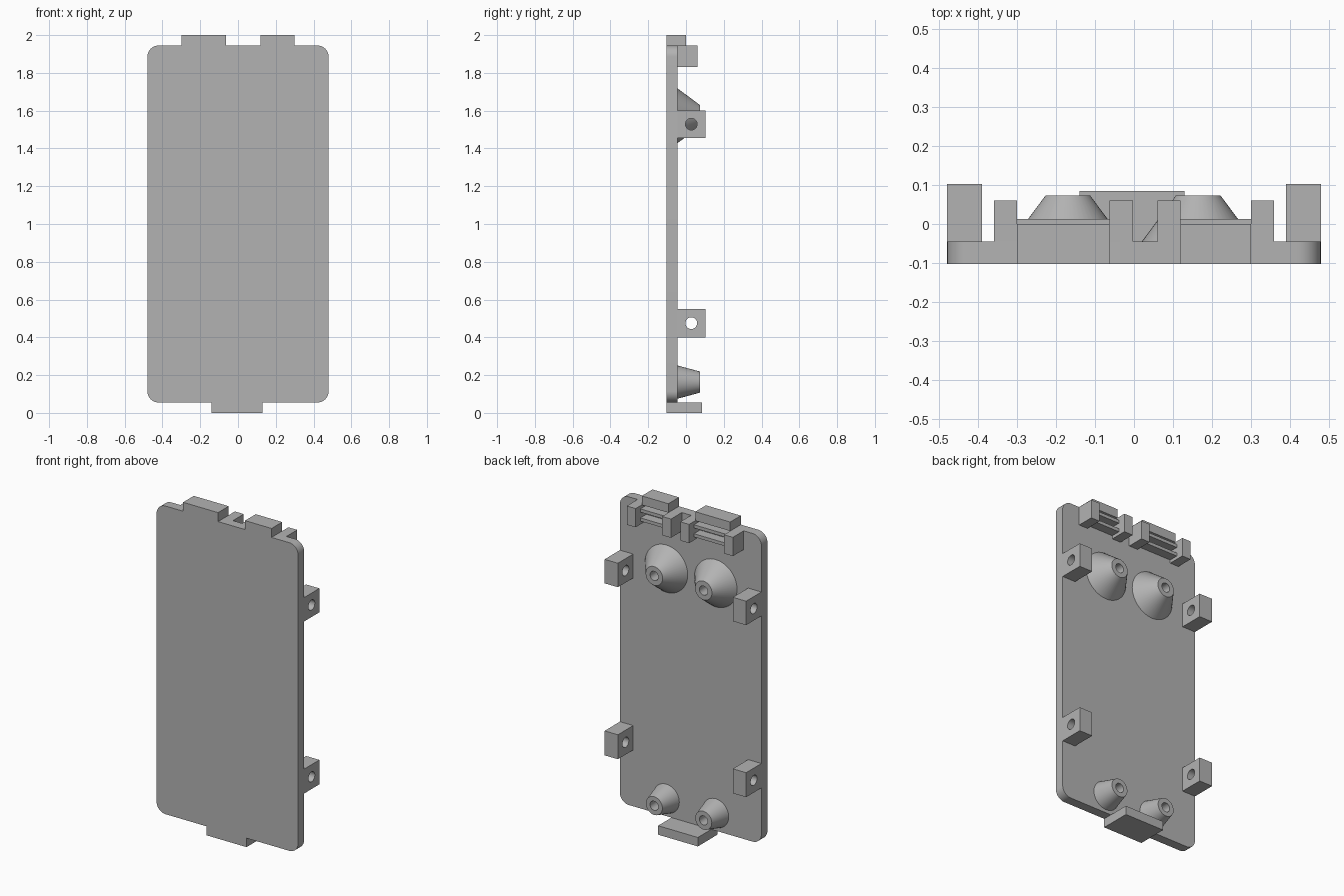
import bpy, bmesh, math
from mathutils import Matrix, Vector

cube = bpy.data.objects.get("Cube")
if cube:
    bpy.data.objects.remove(cube, do_unlink=True)

# Single plastic colour
GREY = (0.45, 0.45, 0.45, 1)
plastic = bpy.data.materials.new("grey_plastic")
plastic.use_nodes = True
plastic.diffuse_color = GREY
plastic.node_tree.nodes["Principled BSDF"].inputs["Base Color"].default_value = GREY

FRONT, BACK = -0.103, -0.045      # faces of the panel
TOP, BOTTOM = 1.945, 0.055        # ends of the panel


def finish(name, bm, smooth=False):
    bmesh.ops.recalc_face_normals(bm, faces=bm.faces)
    mesh = bpy.data.meshes.new(name)
    bm.to_mesh(mesh)
    bm.free()
    mesh.materials.append(plastic)
    obj = bpy.data.objects.new(name, mesh)
    bpy.context.collection.objects.link(obj)
    bpy.ops.object.select_all(action="DESELECT")
    obj.select_set(True)
    bpy.context.view_layer.objects.active = obj
    if smooth:
        bpy.ops.object.shade_smooth_by_angle(angle=math.radians(30))
    return obj


def box_mesh(x, y, z):
    """Box from (low, high) ranges."""
    bm = bmesh.new()
    bmesh.ops.create_cube(bm, size=1)
    for v in bm.verts:
        v.co = [(lo + hi) / 2 + c * (hi - lo) for c, (lo, hi) in zip(v.co, (x, y, z))]
    return bm


def box(name, x, y, z):
    return finish(name, box_mesh(x, y, z))


def standoff(name, x, z, base_radius, tip_radius, tip=0.073, bore=0.028):
    """Hollow cone turned about the y axis."""
    bm = bmesh.new()
    profile = [(0, BACK), (base_radius, BACK), (tip_radius, tip), (bore, tip), (bore, BACK + 0.005), (0, BACK + 0.005)]
    points = [bm.verts.new((x + r, y, z)) for r, y in profile]
    edges = [bm.edges.new(pair) for pair in zip(points, points[1:])]
    bmesh.ops.spin(bm, geom=points + edges, cent=(x, 0, z), axis=(0, 1, 0),
                   angle=math.tau, steps=48, use_merge=True)
    bmesh.ops.remove_doubles(bm, verts=bm.verts, dist=1e-5)
    return finish(name, bm, True)


def lug(name, x, z):
    """Hinge block with a cross hole."""
    block = box(name, x, (BACK, 0.103), z)
    bm = bmesh.new()
    place = Matrix.Translation(Vector((sum(x) / 2, 0.028, sum(z) / 2))) @ Matrix.Rotation(math.pi / 2, 4, "Y")
    bmesh.ops.create_cone(bm, cap_ends=True, segments=32, radius1=0.031,
                          radius2=0.031, depth=0.3, matrix=place)
    cutter = finish("lug_cutter", bm)
    cutter.hide_render = True
    bpy.context.view_layer.objects.active = block
    mod = block.modifiers.new("hole", "BOOLEAN")
    mod.operation, mod.solver, mod.object = "DIFFERENCE", "EXACT", cutter
    bpy.ops.object.modifier_apply(modifier=mod.name)
    bpy.data.objects.remove(cutter, do_unlink=True)
    bpy.ops.object.select_all(action="DESELECT")
    block.select_set(True)
    bpy.ops.object.shade_smooth_by_angle(angle=math.radians(30))


# Panel with rounded corners
bm = box_mesh((-0.48, 0.48), (FRONT, BACK), (BOTTOM, TOP))
corners = [e for e in bm.edges if abs(e.verts[0].co.y - e.verts[1].co.y) > 0.01]
bmesh.ops.bevel(bm, geom=corners, offset=0.06, segments=10, profile=0.5, affect="EDGES")
finish("panel", bm, True)

# Bottom foot
box("bottom_tab", (-0.14, 0.13), (FRONT, 0.085), (0, BOTTOM))

# Top clips: tab, two posts and two rails each
for side, lo, hi in (("right", -0.30, -0.063), ("left", 0.12, 0.30)):
    box(side + "_top_tab", (lo, hi), (FRONT, 0), (TOP, 2))
    box(side + "_outer_post", (lo - 0.06, lo), (BACK, 0.06), (1.83, TOP))
    box(side + "_inner_post", (hi, hi + 0.06), (BACK, 0.06), (1.83, TOP))
    for level, z in (("upper", 1.905), ("lower", 1.85)):
        box(f"{side}_{level}_rail", (lo, hi), (BACK, 0.013), (z, z + 0.02))

# Cone standoffs
for side, x in (("right", -0.17), ("left", 0.165)):
    standoff(side + "_upper_standoff", x, 1.573, 0.145, 0.0575)
    standoff(side + "_lower_standoff", x, 0.163, 0.088, 0.056)

# Hinge lugs along both edges
for side, x in (("right", (-0.48, -0.39)), ("left", (0.39, 0.48))):
    lug(side + "_upper_lug", x, (1.455, 1.602))
    lug(side + "_lower_lug", x, (0.40, 0.55))
